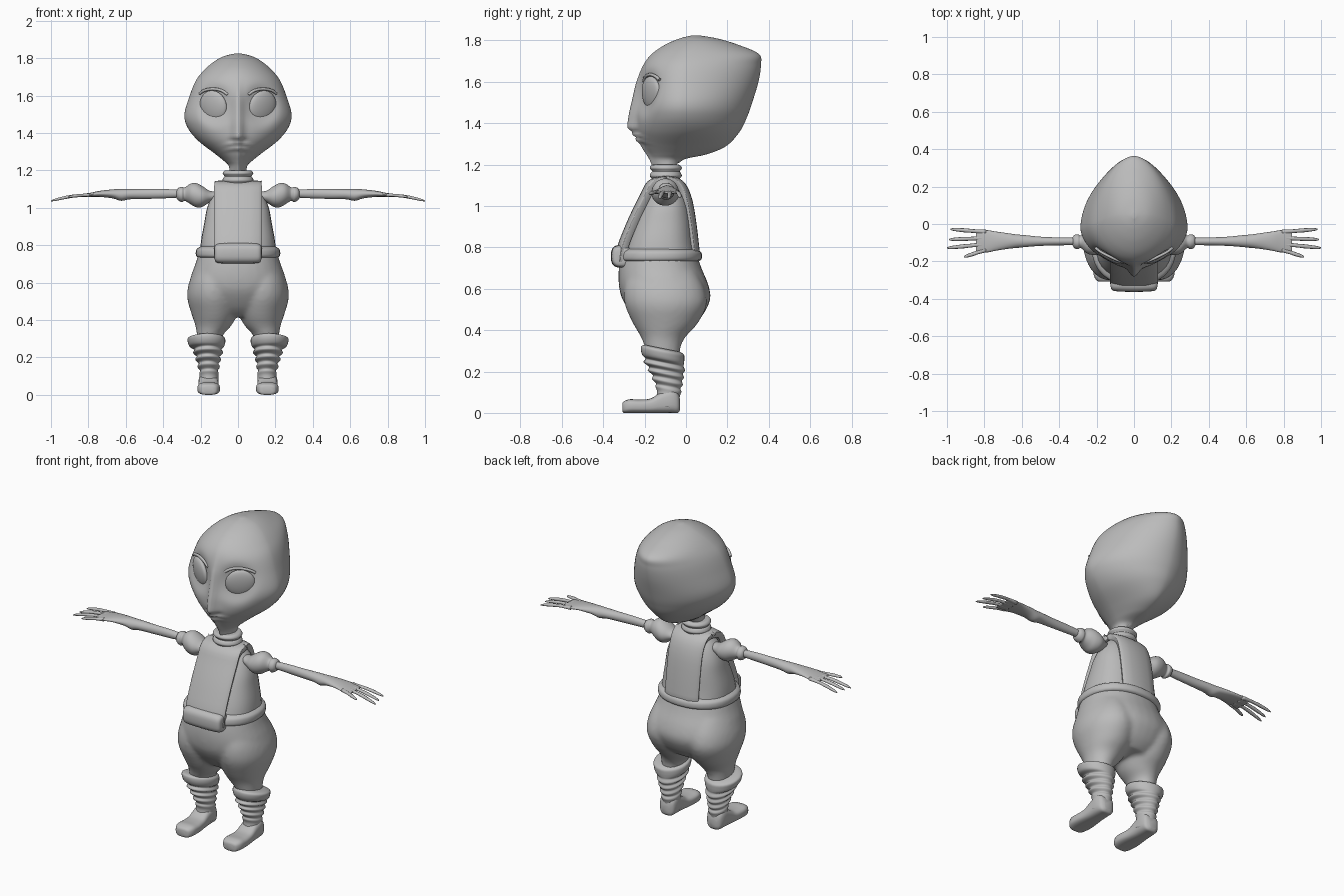
import bpy, bmesh, math
from mathutils import Vector

grey = bpy.data.materials.new("clay_grey")
grey.diffuse_color = (0.5, 0.5, 0.5, 1)


def finish(bm, name, mirror=False):
    bmesh.ops.recalc_face_normals(bm, faces=bm.faces)
    me = bpy.data.meshes.new(name)
    bm.to_mesh(me)
    bm.free()
    me.materials.append(grey)
    for p in me.polygons:
        p.use_smooth = True
    ob = bpy.data.objects.new(name, me)
    bpy.context.collection.objects.link(ob)
    if mirror:
        ob.modifiers.new("Mirror", 'MIRROR')
    return ob


def resample(rows, sub):
    """Catmull-Rom interpolation between section rows."""
    out = []
    for i in range(len(rows) - 1):
        p = [rows[max(0, min(len(rows) - 1, i + k))] for k in (-1, 0, 1, 2)]
        for s in range(sub):
            t = s / sub
            out.append([0.5 * (2 * b + (c - a) * t + (2 * a - 5 * b + 4 * c - d) * t * t
                               + (3 * b - a - 3 * c + d) * t ** 3) for a, b, c, d in zip(*p)])
    return out + [list(rows[-1])]


def loft(name, rows, axis='z', seg=32, sub=4, n=2.0, mirror=False, deform=None, tilt=0):
    """Rows: (position, a_low, a_high, b_low, b_high[, b_widest])."""
    bm = bmesh.new()
    rings = []
    for r in resample(rows, sub):
        t, al, ah, bl, bh = r[:5]
        mid = r[5] if len(r) > 5 else (bl + bh) / 2
        ring = []
        for k in range(seg):
            th = 2 * math.pi * k / seg
            c, s = math.cos(th), math.sin(th)
            a = (al + ah) / 2 + (ah - al) / 2 * math.copysign(abs(c) ** (2 / n), c)
            e = math.copysign(abs(s) ** (2 / n), s)
            b = mid + e * ((bh - mid) if s > 0 else (mid - bl))
            co = Vector((a, b, t + tilt * (b - mid)) if axis == 'z' else
                        (t, a, b) if axis == 'x' else (a, t, b))
            ring.append(bm.verts.new(deform(co) if deform else co))
        rings.append(ring)
    for q, r in zip(rings, rings[1:]):
        for k in range(seg):
            j = (k + 1) % seg
            bm.faces.new((q[k], q[j], r[j], r[k]))
    bm.faces.new(rings[0])
    bm.faces.new(rings[-1])
    return finish(bm, name, mirror)


def bump(v, c, s):
    return math.exp(-((v - c) / s) ** 2)


# Head: nose ridge, eye sockets and lips pushed out of a pointed-back skull
def face(p):
    if p.y < -0.03:
        x, z = abs(p.x), p.z
        slope = max(0, min(1, (1.62 - z) / 0.23)) * (1 if z > 1.38 else math.exp(-((1.38 - z) / .022) ** 2))
        p.y -= (0.012 + 0.032 * slope) * bump(x, 0, 0.016 + 0.014 * slope) * (1 if z < 1.6 else bump(z, 1.6, .06))
        p.y += 0.026 * math.exp(-(((x - .125) / .085) ** 2 + ((z - 1.545) / .1) ** 2) ** 2)
        lip = z + 2.2 * x * x
        p.y -= 0.016 * bump(x, 0, .06) * (bump(lip, 1.345, .009) + .8 * bump(lip, 1.318, .011))
    return p


loft("head", [
    (1.19, -.045, .045, -.15, -.04, -.09), (1.225, -.05, .05, -.165, -.01, -.08),
    (1.25, -.075, .075, -.18, .10, -.06), (1.29, -.125, .125, -.205, .195, -.04),
    (1.36, -.215, .215, -.235, .26, -.02), (1.43, -.27, .27, -.24, .295, -.02),
    (1.5, -.286, .286, -.235, .32, -.02), (1.6, -.258, .258, -.225, .35, -.01),
    (1.68, -.225, .225, -.205, .362, 0), (1.735, -.182, .182, -.165, .352, .02),
    (1.78, -.13, .13, -.10, .25, .04), (1.81, -.075, .075, -.03, .15, .05),
    (1.825, -.012, .012, .03, .06, .045)], seg=96, sub=8, n=1.8, deform=face)

# Eyes: flattened balls turned outward, with a thin lid over each
bm = bmesh.new()
bmesh.ops.create_uvsphere(bm, u_segments=32, v_segments=20, radius=1)
eye = finish(bm, "eye", True)
for v in eye.data.vertices:
    x, y, z = v.co.x * .072, v.co.y * .03, v.co.z * .083
    v.co = (.132 + x, -.166 + y + .5 * x - .12 * z, 1.543 + z + .12 * x)


def tube(name, pts, r, mirror=True):
    cu = bpy.data.curves.new(name, 'CURVE')
    cu.dimensions = '3D'
    cu.bevel_depth = r
    cu.bevel_resolution = 2
    cu.use_fill_caps = True
    sp = cu.splines.new('POLY')
    pts = resample(pts, 5)
    sp.points.add(len(pts) - 1)
    for q, p in zip(sp.points, pts):
        q.co = (*p, 1)
    cu.materials.append(grey)
    ob = bpy.data.objects.new(name, cu)
    bpy.context.collection.objects.link(ob)
    if mirror:
        ob.modifiers.new("Mirror", 'MIRROR')


tube("eyelid", [(.055, -.205, 1.605), (.09, -.193, 1.627), (.135, -.172, 1.635),
                (.18, -.148, 1.627), (.205, -.128, 1.61)], .008)

# Neck with rolled collar bands
loft("collar", [
    (1.08, -.10, .10, -.185, -.015), (1.115, -.085, .085, -.175, -.02),
    (1.13, -.074, .074, -.165, -.03), (1.145, -.083, .083, -.175, -.02),
    (1.16, -.078, .078, -.17, -.025), (1.168, -.072, .072, -.163, -.03),
    (1.183, -.082, .082, -.175, -.02), (1.198, -.072, .072, -.165, -.03),
    (1.2, -.05, .05, -.14, -.05)])

# Torso
loft("torso", [
    (.72, -.205, .205, -.31, .06), (.82, -.198, .198, -.285, .04),
    (.92, -.18, .18, -.25, .03), (1.0, -.165, .165, -.215, .015),
    (1.07, -.135, .135, -.18, -.01), (1.12, -.09, .09, -.15, -.04)], n=2.4)

# Tabard hanging over the shoulders, front and back
path = resample([(-.325, .73), (-.315, .80), (-.285, .88), (-.25, .96), (-.205, 1.05), (-.175, 1.105),
                 (-.13, 1.125), (-.06, 1.125), (-.015, 1.095), (.015, 1.02), (.035, .9), (.05, .77)], 3)
bm = bmesh.new()
strips = []
for y, z in path:
    w = .122 if y < -.1 else .122 - .02 * min(1, (y + .1) / .1)
    strips.append([bm.verts.new((w * s, y + .022 * abs(s) ** 4 * (1 if y < -.1 else -1), z))
                   for s in (-1, -.85, -.5, 0, .5, .85, 1)])
for q, r in zip(strips, strips[1:]):
    for k in range(6):
        bm.faces.new((q[k], q[k + 1], r[k + 1], r[k]))
tabard = finish(bm, "tabard")
m = tabard.modifiers.new("Thickness", 'SOLIDIFY')
m.thickness, m.offset = .035, 0
m = tabard.modifiers.new("Round", 'BEVEL')
m.width, m.segments = .01, 2

# Pouch at the hem of the tabard
loft("pouch", [(-.125, -.335, -.29, .725, .79), (-.118, -.352, -.27, .71, .802), (-.09, -.36, -.26, .703, .81),
               (0, -.363, -.26, .702, .812), (.09, -.36, -.26, .703, .81), (.118, -.352, -.27, .71, .802),
               (.125, -.335, -.29, .725, .79)], axis='x', n=2.8)

# Trousers: hips and two legs fused together
parts = [loft("trousers", [
    (.42, -.12, .12, -.20, .03), (.47, -.2, .2, -.255, .08), (.55, -.25, .25, -.308, .118),
    (.62, -.255, .255, -.325, .108), (.7, -.228, .228, -.325, .075), (.775, -.205, .205, -.31, .05)], n=2.2)]
for s in (-1, 1):
    rows = [(.27, .09, .215, -.19, -.03), (.32, .08, .22, -.2, -.025), (.37, .035, .228, -.22, .0),
            (.43, .005, .248, -.255, .055), (.52, -.01, .272, -.295, .10), (.6, 0, .262, -.3, .09),
            (.68, .02, .23, -.28, .05)]
    if s < 0:
        rows = [(z, -b, -a, c, d) for z, a, b, c, d in rows]
    parts.append(loft("leg", rows))
bpy.ops.object.select_all(action='DESELECT')
for ob in parts:
    ob.select_set(True)
bpy.context.view_layer.objects.active = parts[0]
bpy.ops.object.join()
m = parts[0].modifiers.new("Fuse", 'REMESH')
m.mode, m.voxel_size, m.use_smooth_shade = 'VOXEL', .012, True
m = parts[0].modifiers.new("Soften", 'SMOOTH')
m.factor, m.iterations = .5, 8

# Belt roll
loft("belt", [(.73, -.205, .205, -.31, .05), (.74, -.222, .222, -.328, .073), (.76, -.226, .226, -.33, .078),
              (.78, -.22, .22, -.322, .07), (.795, -.195, .195, -.295, .04)], n=2.2)

# Wrinkled boot leg with a flared cuff
loft("boot_leg", [
    (.03, .103, .21, -.15, -.04), (.09, .105, .205, -.14, -.03), (.115, .103, .207, -.148, -.022),
    (.13, .108, .202, -.145, -.028), (.15, .097, .217, -.165, -.015), (.168, .105, .21, -.16, -.02),
    (.188, .09, .228, -.185, -.01), (.205, .1, .22, -.178, -.015), (.225, .08, .24, -.205, -.005),
    (.243, .09, .232, -.195, -.012), (.258, .075, .258, -.21, -.01), (.28, .068, .268, -.218, -.008),
    (.302, .07, .268, -.216, -.01), (.312, .085, .24, -.2, -.03)], mirror=True, tilt=-.2)

# Foot with a rounded toe
loft("foot", [(-.308, .13, .185, .01, .045), (-.3, .112, .202, 0, .056), (-.27, .098, .216, 0, .066),
              (-.22, .097, .217, 0, .064), (-.17, .102, .213, 0, .07), (-.12, .104, .211, 0, .1),
              (-.07, .104, .21, 0, .12), (-.04, .112, .2, 0, .1), (-.028, .135, .18, .015, .06)],
     axis='y', n=3, mirror=True)

# Puffed shoulder, tapering arm and flat palm
loft("shoulder", [
    (.11, -.13, -.07, 1.04, 1.085), (.15, -.145, -.055, 1.03, 1.09), (.19, -.165, -.035, 1.005, 1.115),
    (.225, -.165, -.035, 1.003, 1.132), (.255, -.155, -.045, 1.02, 1.128), (.285, -.128, -.062, 1.037, 1.108),
    (.3, -.135, -.055, 1.03, 1.112), (.32, -.128, -.06, 1.04, 1.105), (.33, -.11, -.075, 1.055, 1.09)],
     axis='x', mirror=True)
loft("arm", [
    (.3, -.113, -.073, 1.055, 1.095), (.4, -.114, -.072, 1.05, 1.1), (.5, -.117, -.068, 1.047, 1.1),
    (.58, -.123, -.06, 1.045, 1.1), (.625, -.128, -.056, 1.037, 1.1), (.67, -.132, -.05, 1.05, 1.098),
    (.74, -.143, -.04, 1.058, 1.09), (.79, -.153, -.032, 1.058, 1.08), (.83, -.152, -.033, 1.058, 1.074),
    (.845, -.145, -.04, 1.06, 1.07)], axis='x', seg=20, mirror=True)

# Fingers: (base y, tip y, tip x)
for i, (y0, y1, x1) in enumerate([(-.043, -.028, .98), (-.075, -.083, .99), (-.107, -.128, 1.0), (-.138, -.176, .91)]):
    rows = []
    for f, r in ((0, .013), (.35, .01), (.6, .011), (.9, .008), (1, .003)):
        x, y = .79 + (x1 - .79) * f, y0 + (y1 - y0) * f
        z = 1.068 - .7 * max(0, x - .8) ** 2 - .02 * max(0, x - .8)
        rows.append((x, y - r, y + r, z - r * .8, z + r * .8))
    loft("finger_%d" % (i + 1), rows, axis='x', seg=10, sub=3, mirror=True)
